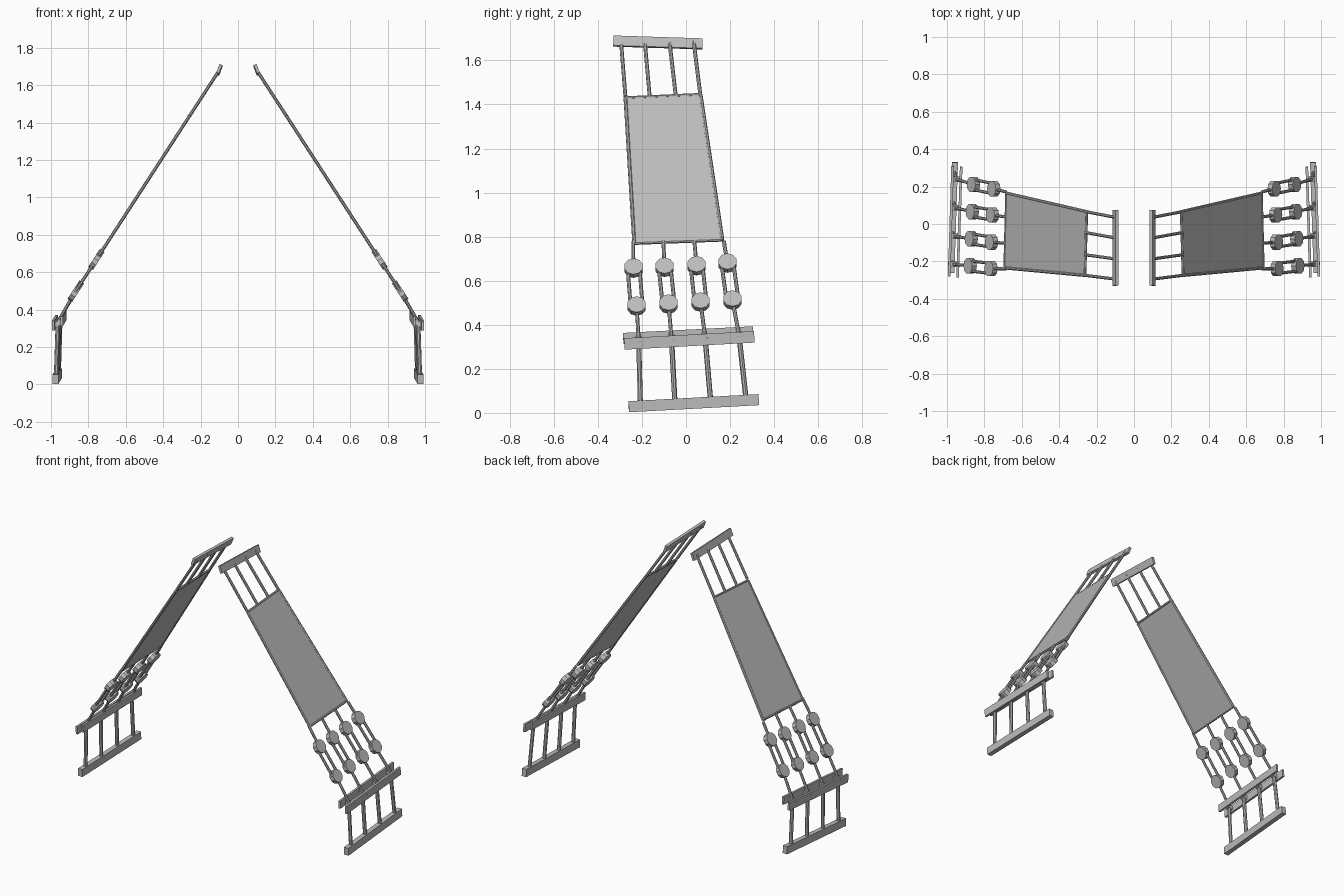
import bpy, math
from mathutils import Vector, Matrix

if "Cube" in bpy.data.objects:
    bpy.data.objects.remove(bpy.data.objects["Cube"])

grey = bpy.data.materials.new("grey_metal")
grey.diffuse_color = (0.5, 0.5, 0.5, 1)
grey.use_nodes = True
grey.node_tree.nodes["Principled BSDF"].inputs["Base Color"].default_value = grey.diffuse_color

SLOPE = Vector((0.545, 0, -0.838))   # direction down the slanted strands
NORMAL = Vector((0.838, 0, 0.545))   # outward normal of the slanted plane


def on_slope(y, z):
    return Vector((0.1 + (1.68 - z) / 1.54, y, z))


def finish(name, verts, faces, smooth=False):
    """Add a mesh and mirror it to the other side."""
    me = bpy.data.meshes.new(name)
    me.from_pydata([tuple(v) for v in verts], [], faces)
    me.materials.append(grey)
    ob = bpy.data.objects.new(name, me)
    bpy.context.collection.objects.link(ob)
    ob.modifiers.new("mirror", 'MIRROR').use_clip = False
    return ob


def beam(name, a, b, width, height, up):
    """Rectangular bar from a to b; height runs along up."""
    a, b = Vector(a), Vector(b)
    d = (b - a).normalized()
    side = d.cross(up).normalized()
    up = side.cross(d).normalized()
    vs = [p + side * s * width / 2 + up * u * height / 2
          for p in (a, b) for s, u in ((-1, -1), (1, -1), (1, 1), (-1, 1))]
    fs = [(3, 2, 1, 0), (4, 5, 6, 7)]
    fs += [(i, (i + 1) % 4, (i + 1) % 4 + 4, i + 4) for i in range(4)]
    return finish(name, vs, fs)


def rod(name, a, b, radius, sides=8):
    """Round bar or disc between two points."""
    a, b = Vector(a), Vector(b)
    rot = (b - a).to_track_quat('Z', 'Y')
    ring = [rot @ Vector((radius * math.cos(2 * math.pi * (i + .5) / sides),
                          radius * math.sin(2 * math.pi * (i + .5) / sides), 0))
            for i in range(sides)]
    vs = [a + r for r in ring] + [b + r for r in ring]
    fs = [tuple(reversed(range(sides))), tuple(range(sides, 2 * sides))]
    fs += [(i, (i + 1) % sides, (i + 1) % sides + sides, i + sides) for i in range(sides)]
    return finish(name, vs, fs)


UP = Vector((0, 0, 1))
# Horizontal bars
beam("bottom_bar", (0.976, -0.26, 0.028), (0.957, 0.33, 0.06), 0.032, 0.05, UP)
beam("top_bar", (0.1, -0.33, 1.688), (0.1, 0.075, 1.675), 0.016, 0.048,
     Vector((-0.35, 0, 0.94)))
beam("outer_plate", (0.988, -0.28, 0.313), (0.97, 0.31, 0.345), 0.014, 0.052, UP)
beam("inner_plate", (0.943, -0.285, 0.338), (0.924, 0.305, 0.368), 0.014, 0.05, UP)

# Tapered panel with edge rails
corners = [on_slope(-0.275, 1.43), on_slope(0.066, 1.445),
           on_slope(0.165, 0.785), on_slope(-0.235, 0.77)]
t = NORMAL * 0.004
finish("panel", [c - t for c in corners] + [c + t for c in corners],
       [(0, 1, 2, 3), (7, 6, 5, 4)] + [(i, i + 4, (i + 1) % 4 + 4, (i + 1) % 4) for i in range(4)])
rod("panel_top_rail", corners[0], corners[1], 0.008)
rod("panel_bottom_rail", corners[3], corners[2], 0.008)
rod("panel_front_rail", corners[0], corners[3], 0.009)
rod("panel_back_rail", corners[1], corners[2], 0.009)

# Four strands: y at top bar, panel top, panel bottom; upper disc; lower disc; plate; foot
strands = [
    (-0.295, -0.275, -0.240, (-0.238, 0.657), (-0.224, 0.485), -0.215, -0.207),
    (-0.187, -0.165, -0.103, (-0.097, 0.661), (-0.079, 0.494), -0.066, -0.050),
    (-0.075, -0.046, 0.038, (0.048, 0.668), (0.066, 0.503), 0.086, 0.112),
    (0.035, 0.066, 0.172, (0.188, 0.680), (0.211, 0.512), 0.240, 0.273),
]
for n, (y0, y1, y2, up, low, y3, y4) in enumerate(strands, 1):
    rod(f"upper_strand_{n}", on_slope(y0, 1.685), on_slope(y1, 1.437), 0.009)
    pu, pl = on_slope(*up), on_slope(*low)
    rod(f"middle_strand_{n}", on_slope(y2, 0.778), pu, 0.009)
    # Pair of flat discs joined by side rods
    for label, p in (("upper", pu), ("lower", pl)):
        rod(f"{label}_disc_{n}", p - NORMAL * 0.015, p + NORMAL * 0.015, 0.043, 10)
    across = (pl - pu).cross(NORMAL).normalized()
    for k in (-1, 1):
        off = across * 0.027 * k
        rod(f"link_rod_{n}", pu + off, pl + off, 0.009)
    # Lower strand bending into the leg between the plates
    knee = Vector((0.957 - 0.03 * y3, y3, 0.345 + 0.05 * y3))
    rod(f"lower_strand_{n}", pl, knee, 0.009)
    rod(f"leg_{n}", knee, (0.967 - 0.03 * y4, y4, 0.045 + 0.05 * y4), 0.012)
    beam(f"plate_spacer_{n}", knee + Vector((-0.022, 0, 0)),
         knee + Vector((0.025, 0, -0.02)), 0.03, 0.025, UP)
